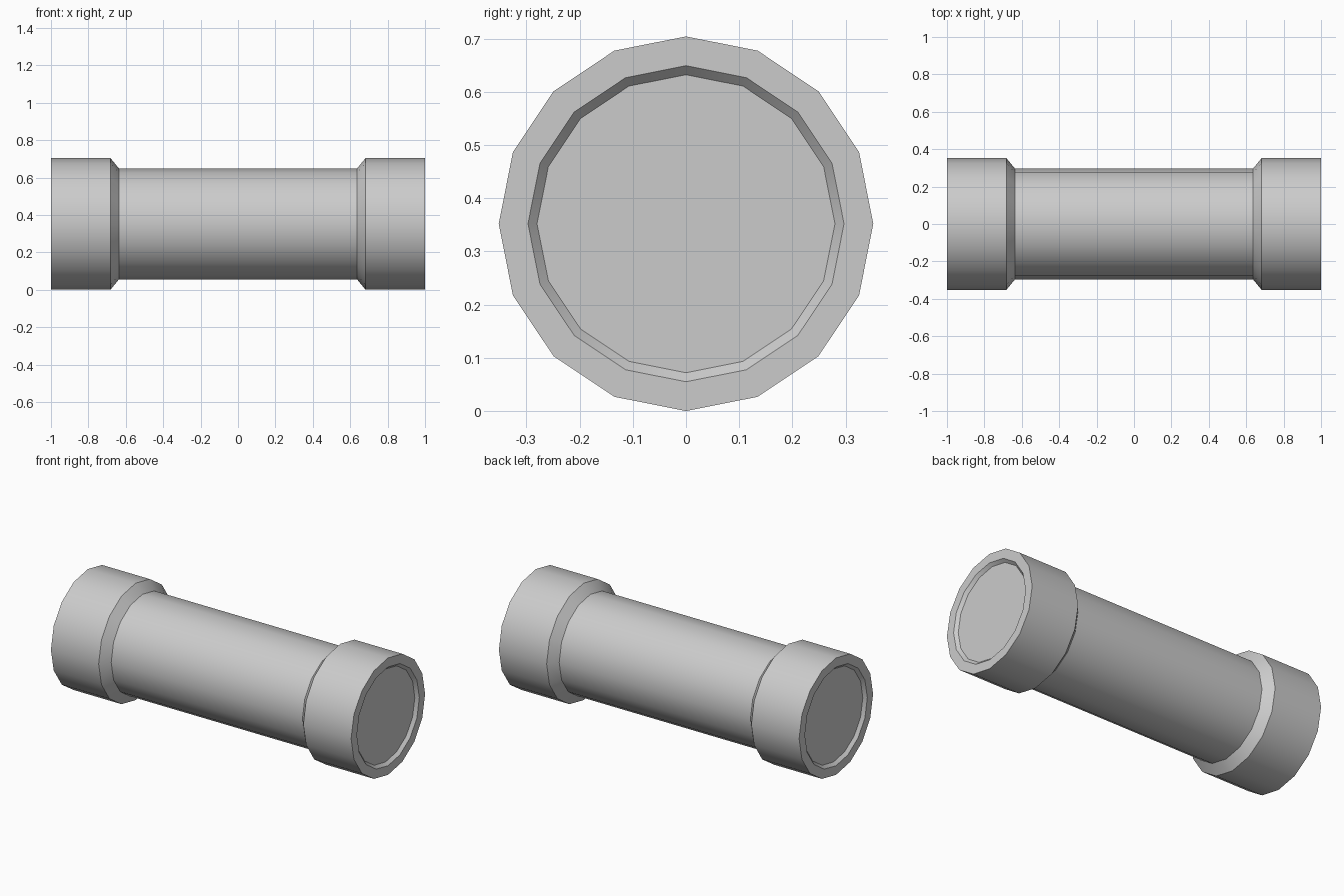
import bpy, bmesh, math

cube = bpy.data.objects.get("Cube")
if cube:
    bpy.data.objects.remove(cube, do_unlink=True)

SIDES = 16
R_COLLAR, R_TUBE, R_FLOOR = 0.352, 0.297, 0.28
X_NECK, X_COLLAR, X_END = 0.637, 0.682, 1.0
RECESS = 0.018

grey = bpy.data.materials.new("plain grey")
grey.use_nodes = True
colour = (0.6, 0.6, 0.6, 1)
grey.diffuse_color = colour
grey.node_tree.nodes["Principled BSDF"].inputs["Base Color"].default_value = colour


def lathe(name, profile, cap_end=False, side=1):
    """Spin an (x, radius) profile around the x axis; side=-1 mirrors it."""
    bm = bmesh.new()
    angles = [2 * math.pi * i / SIDES for i in range(SIDES)]
    rings = [[bm.verts.new((side * x, r * math.cos(a), r * math.sin(a) + R_COLLAR))
              for a in angles] for x, r in profile]
    for a, b in zip(rings, rings[1:]):
        for i in range(SIDES):
            j = (i + 1) % SIDES
            bm.faces.new((a[i], a[j], b[j], b[i]))
    if cap_end:
        bm.faces.new(rings[-1])
    if side < 0:
        bmesh.ops.reverse_faces(bm, faces=bm.faces)
    mesh = bpy.data.meshes.new(name)
    bm.to_mesh(mesh)
    bm.free()
    mesh.materials.append(grey)
    obj = bpy.data.objects.new(name, mesh)
    bpy.context.collection.objects.link(obj)
    bpy.ops.object.select_all(action='DESELECT')
    obj.select_set(True)
    bpy.context.view_layer.objects.active = obj
    bpy.ops.object.shade_smooth_by_angle(angle=math.radians(30))
    return obj


# Central tube
lathe("tube", [(-X_NECK, R_TUBE), (X_NECK, R_TUBE)])

# End collars: chamfered shoulder, outer wall, flat rim and shallow recessed cap
collar = [(X_NECK, R_TUBE), (X_COLLAR, R_COLLAR), (X_END, R_COLLAR),
          (X_END, R_TUBE), (X_END - RECESS, R_FLOOR)]
for name, side in (("left_collar", 1), ("right_collar", -1)):
    lathe(name, collar, cap_end=True, side=side)
